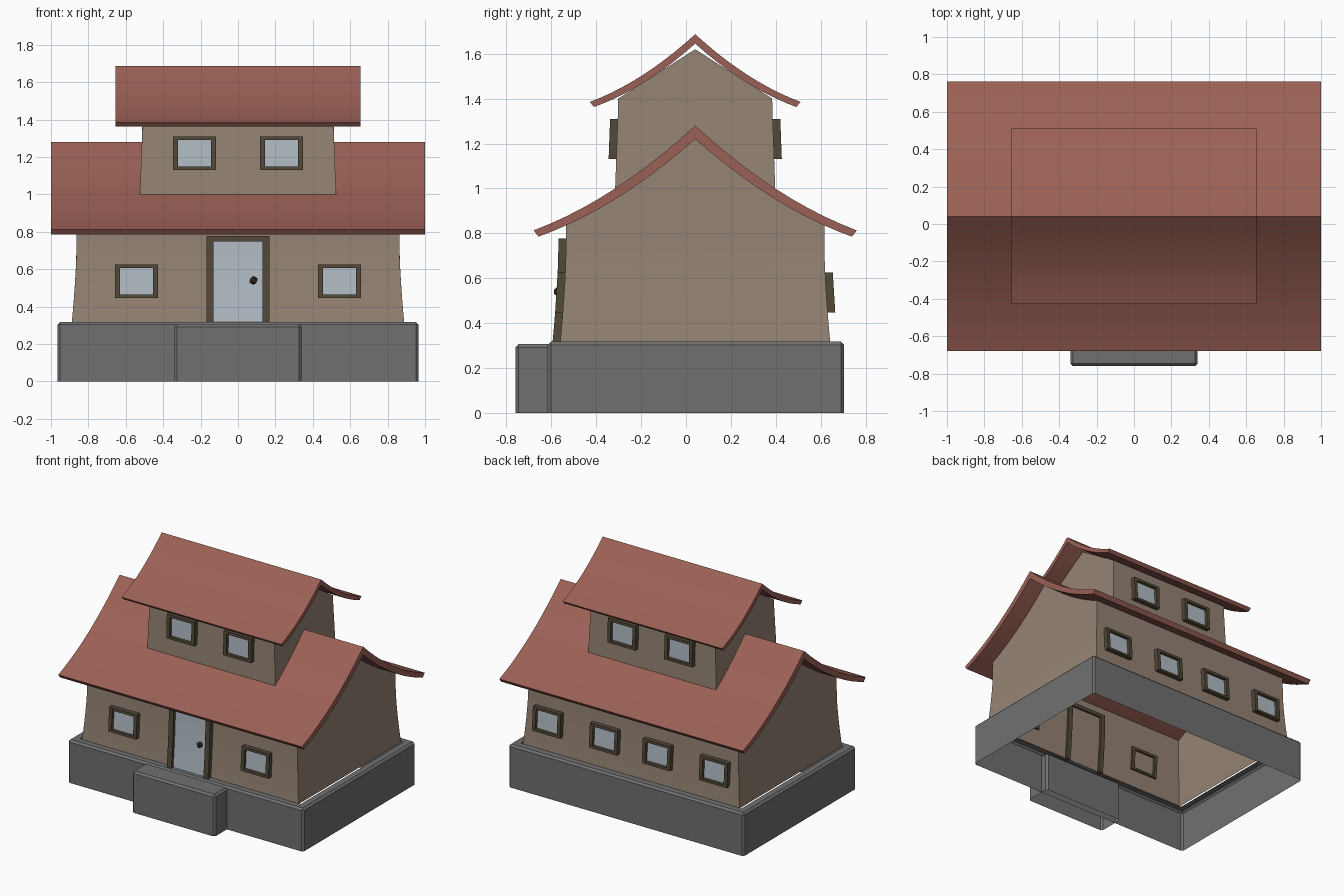
import bpy, bmesh, math
from mathutils import Matrix, Vector

if "Cube" in bpy.data.objects:
    bpy.data.objects.remove(bpy.data.objects["Cube"])

CY = 0.041  # y of the ridge line


def mat(name, rgb):
    m = bpy.data.materials.new(name)
    m.diffuse_color = (*rgb, 1)
    m.use_nodes = True
    m.node_tree.nodes["Principled BSDF"].inputs["Base Color"].default_value = m.diffuse_color
    return m


ROOF = mat("red_roof", (0.33, 0.12, 0.093))
WALL = mat("tan_wall", (0.30, 0.228, 0.175))
STONE = mat("grey_stone", (0.163, 0.163, 0.163))
WOOD = mat("dark_wood", (0.084, 0.065, 0.040))
GLASS = mat("pale_glass", (0.44, 0.50, 0.555))
KNOB = mat("knob_brown", (0.050, 0.037, 0.026))


def finish(bm, name, material, angle=30):
    bmesh.ops.recalc_face_normals(bm, faces=bm.faces[:])
    me = bpy.data.meshes.new(name)
    bm.to_mesh(me)
    bm.free()
    me.shade_smooth()
    me.set_sharp_from_angle(angle=math.radians(angle))
    me.materials.append(material)
    ob = bpy.data.objects.new(name, me)
    bpy.context.collection.objects.link(ob)
    return ob


def sag(d, apex, eave_d, eave_z, a=1.42):
    """Height of a concave roof curve at distance d from the ridge."""
    t = abs(d) / eave_d
    return apex - (apex - eave_z) * (a * t - (a - 1) * t * t)


# Curved roof slabs
def roof(name, hx, top, under, n=10):
    bm = bmesh.new()
    cols = []
    for i in range(-n, n + 1):
        t = i / n
        col = []
        for c in (top, under):
            y = t * c[1]
            col.append([bm.verts.new((x, CY + y, sag(y, *c))) for x in (-hx, hx)])
        cols.append(col)
    for (t0, u0), (t1, u1) in zip(cols, cols[1:]):
        bm.faces.new((t0[0], t0[1], t1[1], t1[0]))
        bm.faces.new((u0[0], u1[0], u1[1], u0[1]))
        for k in (0, 1):
            bm.faces.new((t0[k], t1[k], u1[k], u0[k]))
    for t, u in (cols[0], cols[-1]):
        bm.faces.new((t[0], t[1], u[1], u[0]))
    finish(bm, name, ROOF)


LOW_TOP, LOW_UNDER = (1.28, 0.72, 0.813), (1.22, 0.698, 0.785)
UP_TOP, UP_UNDER = (1.687, 0.47, 1.385), (1.645, 0.45, 1.363)
roof("lower_roof", 1.0, LOW_TOP, LOW_UNDER)
roof("upper_roof", 0.655, UP_TOP, UP_UNDER)


# Gabled wall shells, flaring out towards the bottom
def low_flare(z):
    return 0.025 * max(0, (0.72 - z) / 0.40) ** 1.5


def up_flare(z):
    return 0.014 * max(0, (1.37 - z) / 0.38)


def shell(name, hx, hy, flare, bottom, top, n=8, rows=8):
    bm = bmesh.new()
    ends = []
    for sx in (-1, 1):
        grid = []
        for i in range(-n, n + 1):
            d = hy * i / n
            col = []
            for r in range(rows + 1):
                z = bottom(d) + (top(d) - bottom(d)) * r / rows
                f = flare(z)
                col.append(bm.verts.new((sx * (hx + f), CY + d + f * i / n, z)))
            grid.append(col)
        for a, b in zip(grid, grid[1:]):
            for r in range(rows):
                bm.faces.new((a[r], b[r], b[r + 1], a[r + 1]))
        ends.append(grid)
    for k in (0, -1):
        a, b = ends[0][k], ends[1][k]
        for r in range(rows):
            bm.faces.new((a[r], b[r], b[r + 1], a[r + 1]))
    finish(bm, name, WALL)


LOW_HY, UP_HY = 0.576, 0.343
shell("lower_walls", 0.863, LOW_HY, low_flare,
      lambda d: 0.312, lambda d: sag(d, *LOW_UNDER) + 0.008)
shell("upper_walls", 0.511, UP_HY, up_flare,
      lambda d: sag(d, *LOW_UNDER) + 0.012, lambda d: 1.62 - 0.64 * abs(d))


# Stone base and step: bevelled, open underneath
def stone(name, x, y0, y1, z, hole=0):
    bm = bmesh.new()
    bmesh.ops.create_cube(bm, size=1, matrix=Matrix.Translation((0, (y0 + y1) / 2, z / 2))
                          @ Matrix.Diagonal((2 * x, y1 - y0, z, 1)))
    bmesh.ops.delete(bm, geom=[f for f in bm.faces if f.normal.z < -0.5], context='FACES')
    bmesh.ops.bevel(bm, geom=[e for e in bm.edges if not e.is_boundary],
                    offset=0.014, segments=1, affect='EDGES')
    if hole:
        bm.normal_update()
        lid = max(bm.faces, key=lambda f: f.calc_center_median().z)
        bmesh.ops.inset_individual(bm, faces=[lid], thickness=hole)
        bmesh.ops.delete(bm, geom=[lid], context='FACES')
    finish(bm, name, STONE)


stone("stone_base", 0.966, -0.616, 0.704, 0.317, hole=0.065)
stone("front_step", 0.34, -0.76, -0.56, 0.306)


# Bars and panes that hug a front (-1) or back (+1) wall
def bar(bm, x0, x1, z0, z1, side, hy, flare, out, inn, n=1):
    rings = []
    for i in range(n + 1):
        z = z0 + (z1 - z0) * i / n
        w = hy + flare(z)
        rings.append([bm.verts.new((x, CY + side * (w + o), z))
                      for x, o in ((x0, inn), (x1, inn), (x1, out), (x0, out))])
    for a, b in zip(rings, rings[1:]):
        for k in range(4):
            bm.faces.new((a[k], a[k - 1], b[k - 1], b[k]))
    bm.faces.new(rings[0])
    bm.faces.new(rings[-1])


def opening(name, x, z0, z1, w, fw, side, hy, flare, sill=True, n=1):
    a = (side, hy, flare)
    l, r = x - w / 2, x + w / 2
    bottom = z0 + fw * 0.65 if sill else z0
    top = z1 - fw * 0.75
    bm = bmesh.new()
    bar(bm, l, l + fw, z0, z1, *a, 0.034, -0.015, n)
    bar(bm, r - fw, r, z0, z1, *a, 0.034, -0.015, n)
    bar(bm, l + fw, r - fw, top, z1, *a, 0.034, -0.015)
    if sill:
        bar(bm, l + fw, r - fw, z0, bottom, *a, 0.034, -0.015)
    finish(bm, name + "_frame", WOOD)
    bm = bmesh.new()
    bar(bm, l + fw, r - fw, bottom, top, *a, 0.012, 0.004, n)
    finish(bm, name + "_pane", GLASS)


# Door
opening("door", 0, 0.315, 0.777, 0.338, 0.038, -1, LOW_HY, low_flare, sill=False, n=8)
bm = bmesh.new()
bmesh.ops.create_icosphere(bm, subdivisions=1, radius=0.023,
                           matrix=Matrix.Translation((0.083, -0.568, 0.54)))
finish(bm, "door_knob", KNOB)

# Windows
for x in (-0.543, 0.543):
    opening("front_window", x, 0.447, 0.625, 0.229, 0.026, -1, LOW_HY, low_flare)
for x in (-0.685, -0.217, 0.217, 0.685):
    opening("back_window", x, 0.447, 0.625, 0.229, 0.026, 1, LOW_HY, low_flare)
for side in (-1, 1):
    for x in (-0.233, 0.233):
        opening("upper_window", x, 1.131, 1.309, 0.229, 0.026, side, UP_HY, up_flare)
